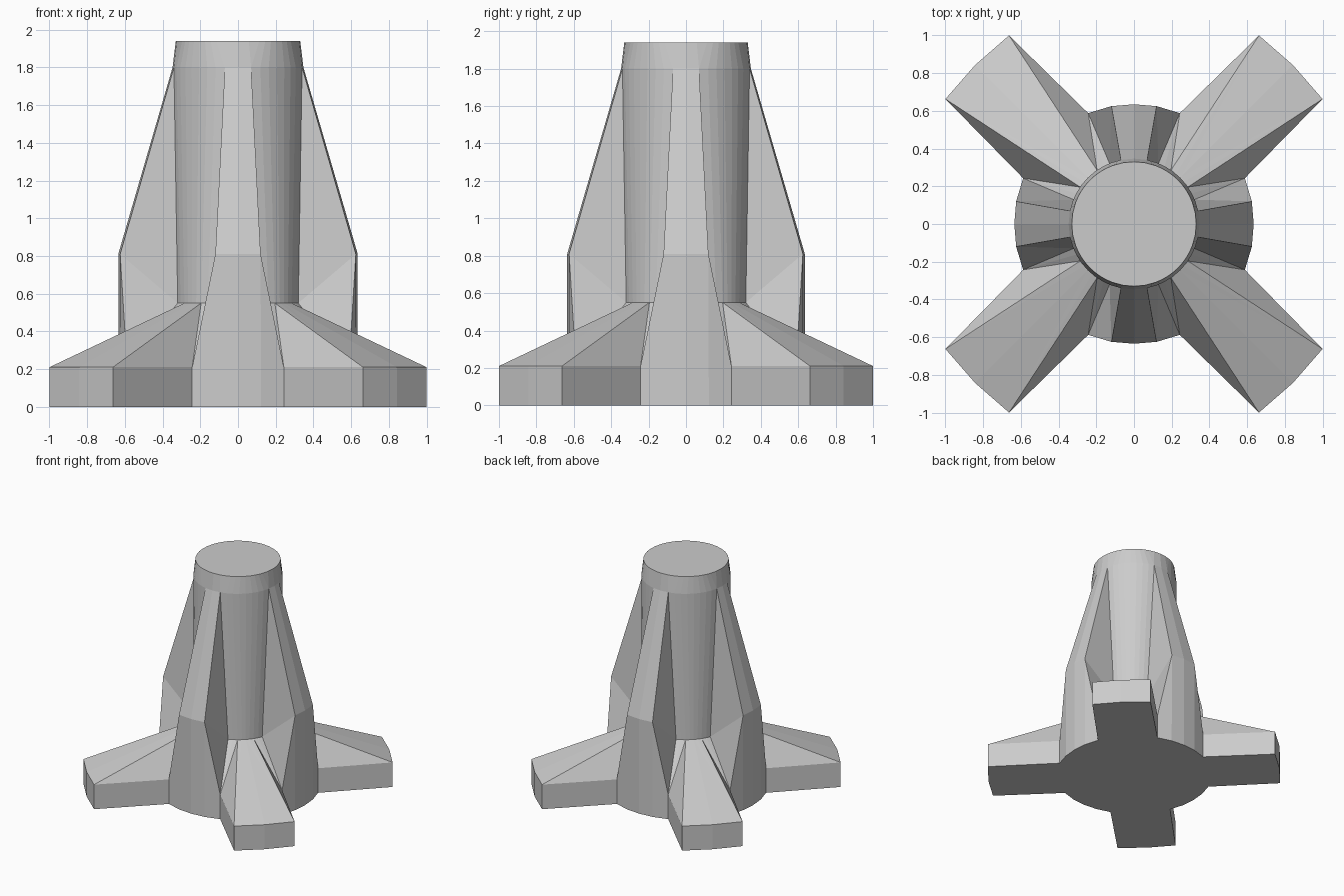
import bpy, bmesh
from math import sin, cos, radians
from mathutils import Vector, Matrix

if "Cube" in bpy.data.objects:
    bpy.data.objects.remove(bpy.data.objects["Cube"])

CENTRE = Vector((0, 0, 0.3))   # every surface faces away from this point


def ring(radius, z, angles):
    """Points on a circle, angles measured from +y towards +x."""
    return [Vector((radius * sin(radians(a)), radius * cos(radians(a)), z)) for a in angles]


def build(name, polys):
    """Make an object from one eighth: mirror it about x, turn it four times."""
    bm = bmesh.new()
    for k in range(4):
        turn = Matrix.Rotation(radians(90 * k), 3, 'Z')
        for side in (1, -1):
            for poly in polys:
                pts = [turn @ Vector((p[0] * side, p[1], p[2])) for p in poly]
                face = bm.faces.new([bm.verts.new(p) for p in pts])
                face.normal_update()
                if face.normal.dot(face.calc_center_median() - CENTRE) < 0:
                    face.normal_flip()
    bmesh.ops.remove_doubles(bm, verts=bm.verts, dist=0.0005)
    mesh = bpy.data.meshes.new(name)
    bm.to_mesh(mesh)
    bm.free()
    obj = bpy.data.objects.new(name, mesh)
    bpy.context.collection.objects.link(obj)
    return obj


def loft(a, b):
    return [(a[i], a[i + 1], b[i + 1], b[i]) for i in range(len(a) - 1)]


# Shared points
low = ring(0.345, 0.55, (22, 28, 34.5, 40, 45))
high = ring(0.347, 1.80, (11.6, 20, 28, 36.5, 45))
top = ring(0.33, 1.94, (0, 10, 20, 26, 32, 38.5, 45))
rib_high = Vector((0, 0.347, 1.80))
root = Vector((0.243, 0.588, 0.21))
root_floor = Vector((0.243, 0.588, 0))
axis_floor = Vector((0, 0, 0))

# Column with its flared collar and flat cap
axis_top = Vector((0, 0, 1.94))
column = loft(low, high) + loft(high, top[2:])
column += [(rib_high, high[0], top[1], top[0]), (high[0], top[2], top[1])]
column += [(axis_top, top[i], top[i + 1]) for i in range(len(top) - 1)]
build("column", column)

# Tapered buttress ribs on the four axes
mid_c, mid_e = Vector((0, 0.635, 0.81)), Vector((0.12, 0.625, 0.81))
foot_c, foot_e = Vector((0, 0.635, 0)), Vector((0.122, 0.624, 0))
ribs = [
    (rib_high, high[0], mid_e, mid_c),
    (mid_c, mid_e, foot_e, foot_c),
    (mid_e, root, root_floor, foot_e),
    (high[0], mid_e, low[0]),
    (mid_e, root, low[0]),
    (axis_floor, foot_c, foot_e), (axis_floor, foot_e, root_floor),
]
build("buttress_ribs", ribs)

# Sloping feet on the four diagonals
toe_a, toe_b = Vector((0.663, 1.0, 0.21)), Vector((0.843, 0.843, 0.21))
toe_a0, toe_b0 = Vector((0.663, 1.0, 0)), Vector((0.843, 0.843, 0))


def swap(p):
    return Vector((p.y, p.x, p.z))


half = [
    (low[2], low[3], toe_a), (low[3], low[4], toe_a), (low[4], toe_b, toe_a),
    (toe_a, toe_b, toe_b0, toe_a0),
    (root, toe_a, toe_a0, root_floor),
    (root, toe_a, low[2]),
    (root, low[2], low[1]), (root, low[1], low[0]),
    (axis_floor, root_floor, toe_a0, toe_b0),
]
build("feet", half)
